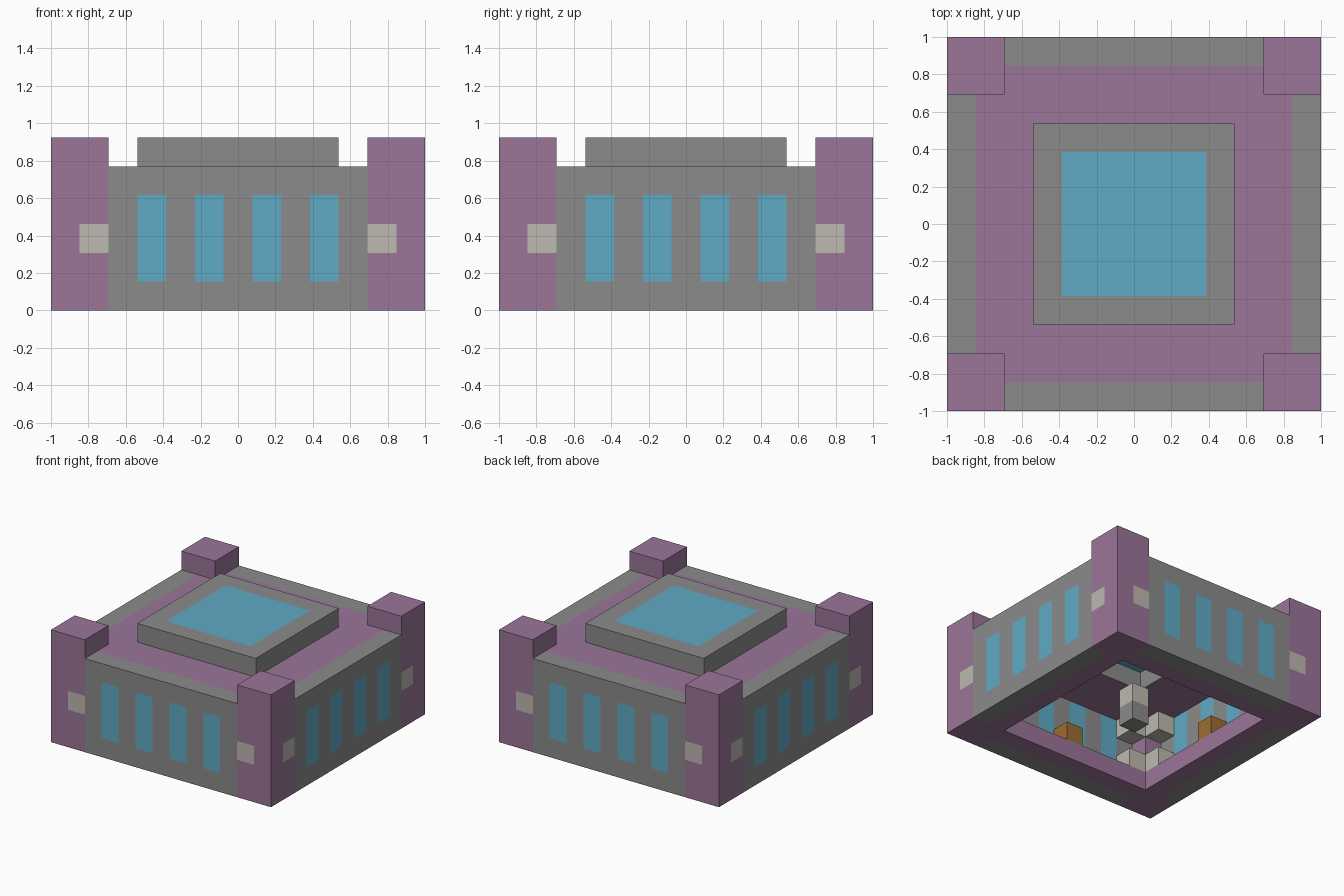
import bpy
import bmesh
from math import pi
from mathutils import Matrix, Vector

U = 1 / 13  # size of one building block

old = bpy.data.objects.get("Cube")
if old:
    bpy.data.objects.remove(old, do_unlink=True)


def srgb(*rgb):
    return [((c / 255 + 0.055) / 1.055) ** 2.4 for c in rgb] + [1.0]


def material(name, *rgb):
    mat = bpy.data.materials.new(name)
    mat.use_nodes = True
    mat.diffuse_color = srgb(*rgb)
    shader = next(n for n in mat.node_tree.nodes if n.type == "BSDF_PRINCIPLED")
    shader.inputs["Base Color"].default_value = srgb(*rgb)
    return mat


GREY = material("stone grey", 139, 139, 139)
PURPLE = material("muted purple", 155, 118, 153)
BLUE = material("window blue", 96, 170, 197)
LIGHT = material("pale lamp", 189, 185, 177)
BROWN = material("wood brown", 156, 110, 48)

SIDES = ["front", "left", "back", "right"]
CORNERS = ["front_left", "back_left", "back_right", "front_right"]


def finish(bm, name, mats, rule=None):
    """Colour faces by rule in block units, then scale to size."""
    bmesh.ops.recalc_face_normals(bm, faces=bm.faces)
    for f in bm.faces:
        f.material_index = rule(f.calc_center_median(), f.normal) if rule else 0
    bmesh.ops.scale(bm, vec=(U, U, U), verts=bm.verts)
    mesh = bpy.data.meshes.new(name)
    bm.to_mesh(mesh)
    bm.free()
    for m in mats:
        mesh.materials.append(m)
    return mesh


def place(mesh, name, turn=0):
    ob = bpy.data.objects.new(name, mesh)
    ob.rotation_euler.z = turn * pi / 2
    bpy.context.collection.objects.link(ob)


def box(name, lo, hi, mats, rule=None, cuts=()):
    lo, hi = Vector(lo), Vector(hi)
    bm = bmesh.new()
    bmesh.ops.create_cube(bm, size=1, matrix=Matrix.Translation((lo + hi) / 2)
                          @ Matrix.Diagonal((*(hi - lo), 1)))
    for axis, values in cuts:
        for v in values:
            normal = Vector((axis == "x", axis == "y", axis == "z"))
            bmesh.ops.bisect_plane(bm, geom=bm.verts[:] + bm.edges[:] + bm.faces[:],
                                   plane_co=normal * v, plane_no=normal)
    return finish(bm, name, mats, rule)


def ring(name, inner, outer, z0, z1, mats, rule=None):
    """Square frame with an open middle."""
    bm = bmesh.new()
    profile = [(outer, z0), (outer, z1), (inner, z1), (inner, z0)]
    loops = [[bm.verts.new((sx * r, sy * r, z)) for r, z in profile]
             for sx, sy in [(1, 1), (-1, 1), (-1, -1), (1, -1)]]
    for i in range(4):
        a, b = loops[i], loops[(i + 1) % 4]
        for j in range(4):
            k = (j + 1) % 4
            bm.faces.new((a[j], b[j], b[k], a[k]))
    return finish(bm, name, mats, rule)


def around(mesh, names, part):
    for turn, side in enumerate(names):
        place(mesh, f"{side}_{part}", turn)


# Walls with four windows showing on both faces
def window_rule(c, n):
    in_column = 1 < abs(c.x) < 3 or 5 < abs(c.x) < 7
    return int(abs(n.y) > 0.5 and 2 < c.z < 8 and in_column)


wall = box("wall", (-9, -13, 0), (9, -11, 10), [GREY, BLUE], window_rule,
           [("x", range(-7, 8, 2)), ("z", (2, 8))])
around(wall, SIDES, "wall")


# Corner towers with a lamp panel on each outer face
def lamp_rule(c, n):
    on_front = n.y < -0.5 and c.x < 11
    on_side = n.x > 0.5 and c.y > -11
    return int(4 < c.z < 6 and (on_front or on_side))


tower = box("tower", (9, -13, 0), (13, -9, 12), [PURPLE, LIGHT], lamp_rule,
            [("x", (11,)), ("y", (-11,)), ("z", (4, 6))])
around(tower, CORNERS, "tower")

# Floor frame, roof, raised cap and skylight
place(ring("floor_frame", 9, 11, 0, 2, [PURPLE]), "floor_frame")
place(ring("roof", 5, 11, 8, 10, [PURPLE, GREY],
           lambda c, n: int(abs(n.z) < 0.5)), "roof")
place(ring("roof_cap", 5, 7, 10, 12, [GREY]), "roof_cap")
place(box("skylight", (-5, -5, 10), (5, 5, 12), [BLUE]), "skylight")

# Wooden blocks indoors at the middle of each wall
around(box("wood_block", (-1, -11, 2), (1, -9, 4), [BROWN]), SIDES, "wood_block")

# Pale blocks beside every corner, low and high
for level, z in (("low", 2), ("high", 6)):
    a = box("block_a", (7, -11, z), (9, -9, z + 2), [LIGHT])
    b = box("block_b", (9, -9, z), (11, -7, z + 2), [LIGHT])
    around(a, CORNERS, f"{level}_block_a")
    around(b, CORNERS, f"{level}_block_b")

# Centre pedestal
place(box("pedestal", (-1, -1, 0), (1, 1, 4), [GREY, LIGHT],
          lambda c, n: int(c.z > 2), [("z", (2,))]), "pedestal")
